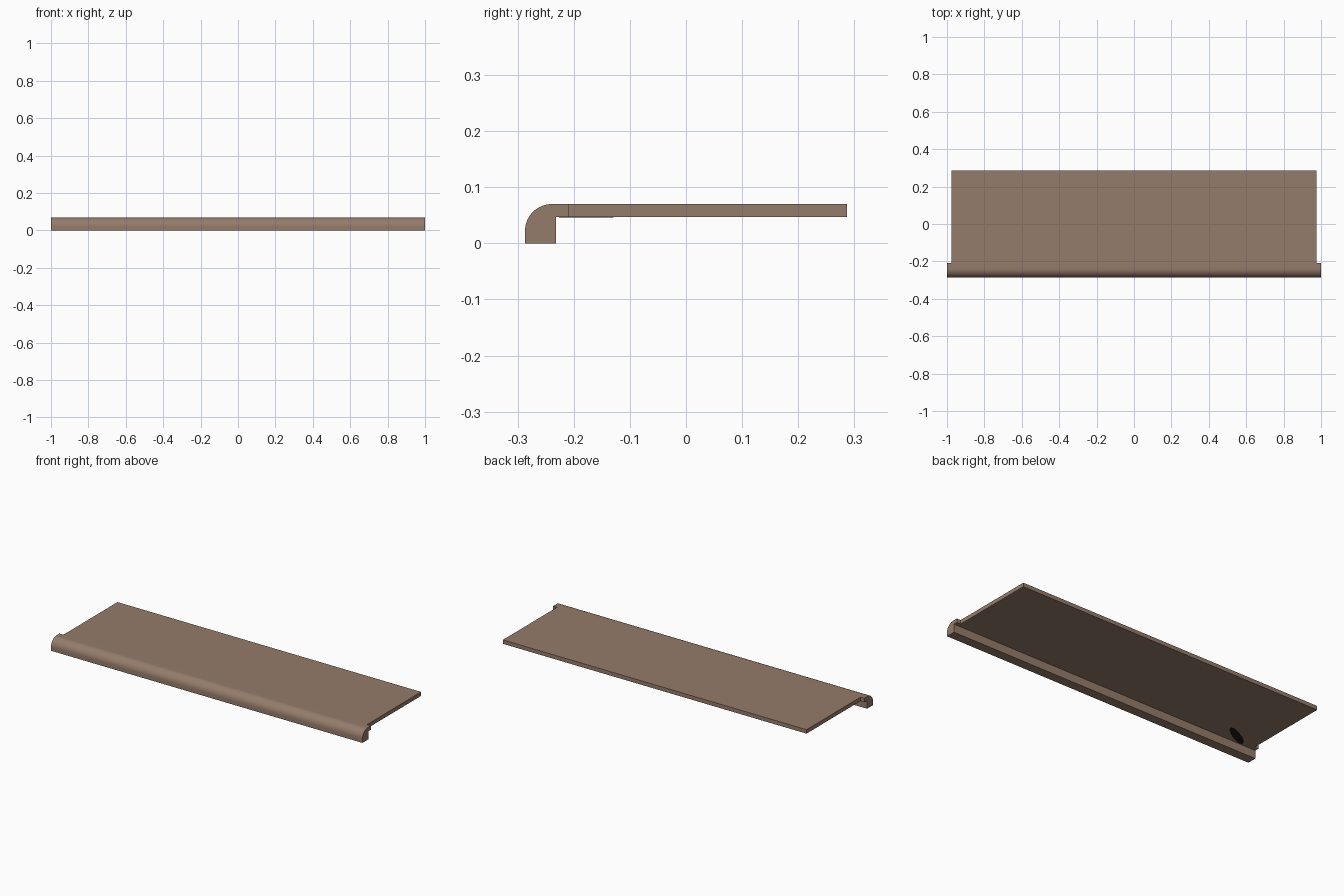
import bpy, bmesh, math

if "Cube" in bpy.data.objects:
    bpy.data.objects.remove(bpy.data.objects["Cube"])

def material(name, rgb):
    m = bpy.data.materials.new(name)
    m.diffuse_color = (*rgb, 1)
    m.use_nodes = True
    m.node_tree.nodes["Principled BSDF"].inputs["Base Color"].default_value = m.diffuse_color
    return m

wood = material("brown wood", (0.30, 0.20, 0.145))
dark = material("dark mark", (0.012, 0.01, 0.009))

def extrude(name, outline, vec, mat):
    # closed outline swept along a vector
    bm = bmesh.new()
    face = bm.faces.new([bm.verts.new(p) for p in outline])
    res = bmesh.ops.extrude_face_region(bm, geom=[face])
    bmesh.ops.translate(bm, verts=[v for v in res["geom"] if isinstance(v, bmesh.types.BMVert)], vec=vec)
    bmesh.ops.recalc_face_normals(bm, faces=bm.faces[:])
    me = bpy.data.meshes.new(name)
    bm.to_mesh(me)
    bm.free()
    ob = bpy.data.objects.new(name, me)
    bpy.context.collection.objects.link(ob)
    me.materials.append(mat)
    bpy.context.view_layer.objects.active = ob
    ob.select_set(True)
    bpy.ops.object.shade_smooth_by_angle(angle=math.radians(30))
    ob.select_set(False)
    return ob

# rounded front nosing, full width
R, N = 0.048, 16
arc = [(-0.287 + R - R * math.cos(t), 0.07 - R + R * math.sin(t))
       for t in (math.pi / 2 * i / N for i in range(N + 1))]
nose = [(-0.232, 0), (-0.287, 0)] + arc + [(-0.209, 0.07), (-0.209, 0.047), (-0.232, 0.047)]
extrude("nosing", [(-1, y, z) for y, z in nose], (2, 0, 0), wood)

# flat board behind the nosing, slightly narrower
board = [(-0.209, 0.047), (-0.209, 0.07), (0.287, 0.07), (0.287, 0.047)]
extrude("board", [(-0.975, y, z) for y, z in board], (1.95, 0, 0), wood)

# small dark oval mark under the board
oval = []
for i in range(32):
    a = 2 * math.pi * i / 32
    c, s = math.cos(a), math.sin(a)
    oval.append((-0.83 - 0.075 * c + 0.006 * s, -0.178 - 0.039 * c + 0.029 * s, 0.0462))
extrude("underside_mark", oval, (0, 0, 0.002), dark)
